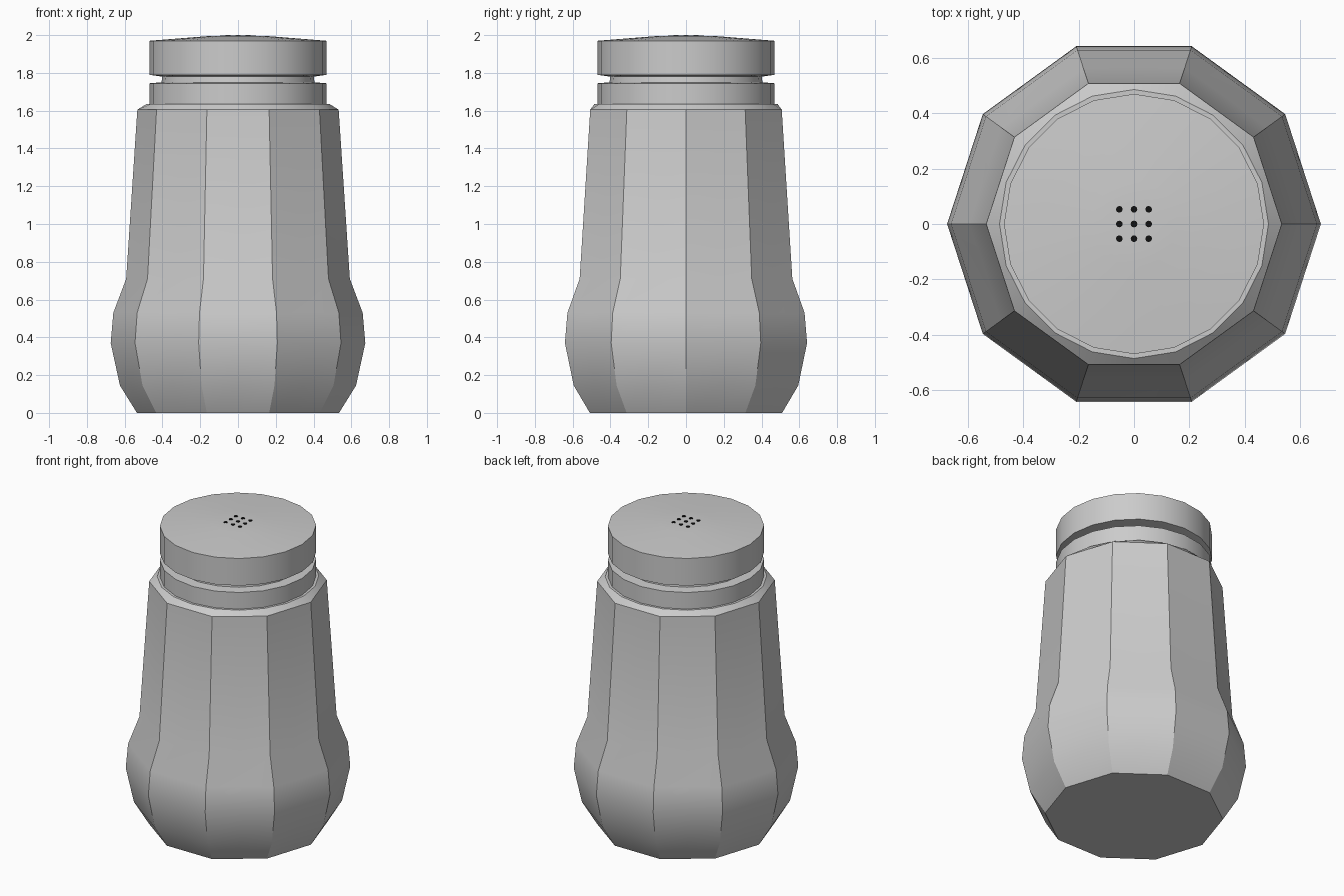
import bpy, bmesh
from math import cos, sin, pi

if "Cube" in bpy.data.objects:
    bpy.data.objects.remove(bpy.data.objects["Cube"])

N = 20  # ring vertices; ten-sided rings place odd vertices at edge midpoints


def ring_lathe(name, profile, angle=30):
    """Stack of rings (radius, z, faceted), capped at both ends."""
    bm = bmesh.new()
    rings = []
    for r, z, faceted in profile:
        ring = []
        for i in range(N):
            k = r * cos(pi / 10) if faceted and i % 2 else r
            ring.append(bm.verts.new((k * cos(2 * pi * i / N), k * sin(2 * pi * i / N), z)))
        rings.append(ring)
    for a, b in zip(rings, rings[1:]):
        for i in range(N):
            j = (i + 1) % N
            bm.faces.new((a[i], a[j], b[j], b[i]))
    bm.faces.new(rings[0][::-1])
    bm.faces.new(rings[-1])
    me = bpy.data.meshes.new(name)
    bm.to_mesh(me)
    bm.free()
    ob = bpy.data.objects.new(name, me)
    bpy.context.collection.objects.link(ob)
    bpy.ops.object.select_all(action='DESELECT')
    ob.select_set(True)
    bpy.context.view_layer.objects.active = ob
    bpy.ops.object.shade_smooth_by_angle(angle=angle * pi / 180)
    return ob


# Ten-sided glass body, blending to a round collar and neck
ring_lathe("body", [
    (0.535, 0, True), (0.625, 0.145, True), (0.674, 0.37, True),
    (0.66, 0.53, True), (0.592, 0.71, True), (0.533, 1.605, True),
    (0.485, 1.635, False), (0.469, 1.635, False), (0.469, 1.745, False),
    (0.405, 1.75, False), (0.40, 1.79, False)])

# Round cap with a shallow domed top
ring_lathe("cap", [
    (0.40, 1.78, False), (0.469, 1.79, False), (0.469, 1.97, False),
    (0.155, 1.995, False), (0.08, 1.997, False)])

# Black pour holes in a 3 x 3 grid
black = bpy.data.materials.new("hole_black")
black.diffuse_color = (0.005, 0.005, 0.005, 1)
black.use_nodes = True
black.node_tree.nodes["Principled BSDF"].inputs["Base Color"].default_value = black.diffuse_color
for ix in (-1, 0, 1):
    for iy in (-1, 0, 1):
        bpy.ops.mesh.primitive_cylinder_add(
            vertices=12, radius=0.012, depth=0.01,
            location=(ix * 0.053, iy * 0.053, 1.995))
        hole = bpy.context.object
        hole.name = "pour_hole"
        hole.data.materials.append(black)
